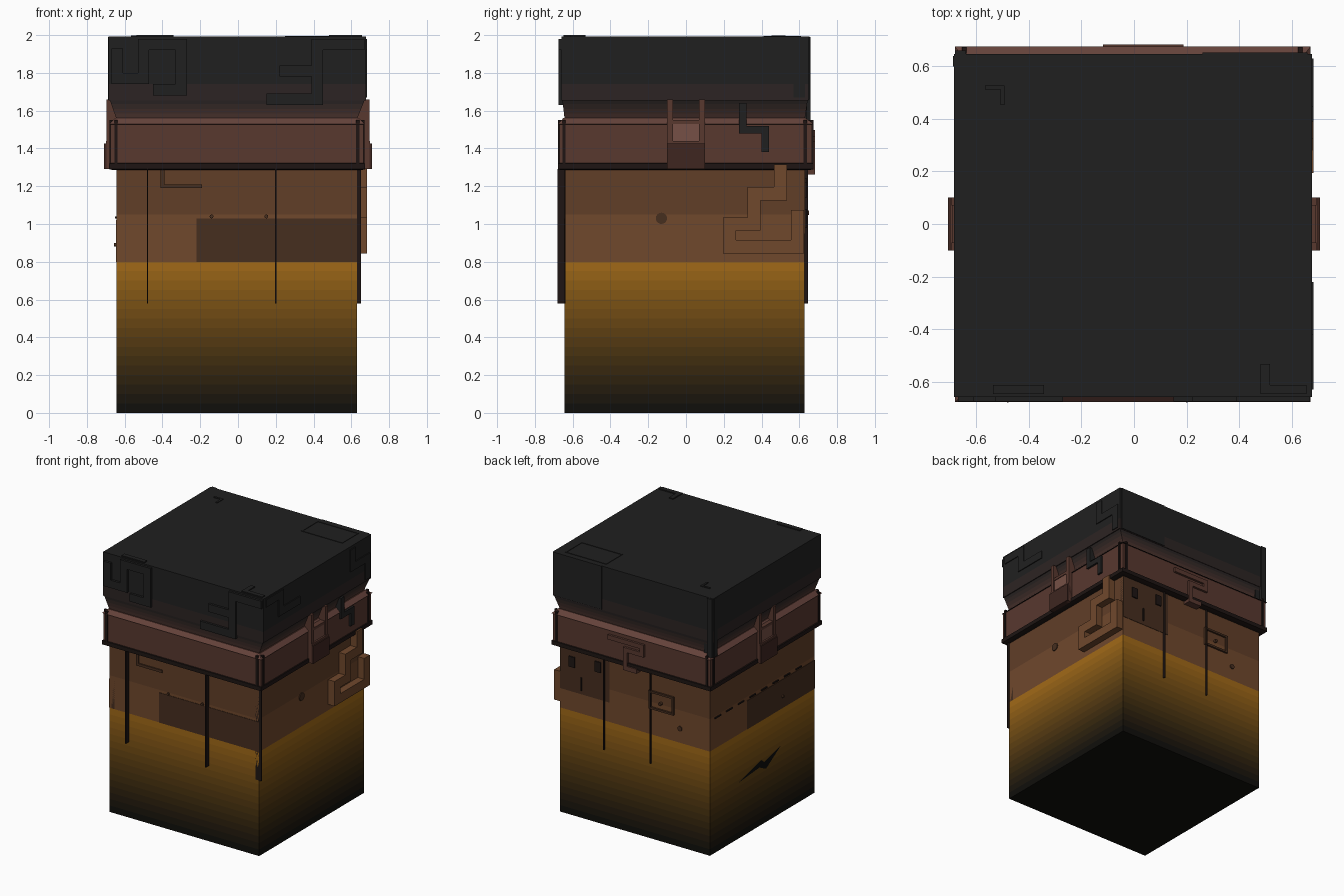
import bpy, bmesh, math

if "Cube" in bpy.data.objects:
    bpy.data.objects.remove(bpy.data.objects["Cube"])

mats = {}

def mat(rgb):
    """Material from a 0-255 sRGB colour."""
    key = tuple(int(c) for c in rgb)
    if key not in mats:
        m = bpy.data.materials.new("paint_%d_%d_%d" % key)
        m.diffuse_color = [(c / 255 / 12.92 if c < 11 else ((c / 255 + .055) / 1.055) ** 2.4) for c in key] + [1]
        m.use_nodes = True
        m.node_tree.nodes["Principled BSDF"].inputs["Base Color"].default_value = m.diffuse_color
        mats[key] = m
    return mats[key]

def mix(a, b, t):
    return tuple(p + (q - p) * t for p, q in zip(a, b))

def finish(name, bm, cols):
    bmesh.ops.recalc_face_normals(bm, faces=bm.faces)
    me = bpy.data.meshes.new(name)
    bm.to_mesh(me)
    bm.free()
    for c in cols:
        me.materials.append(mat(c))
    ob = bpy.data.objects.new(name, me)
    bpy.context.collection.objects.link(ob)
    return ob

def loft(name, rings):
    """Stack of rectangles: (z, x0, x1, y0, y1, colour of the wall above)."""
    bm = bmesh.new()
    loops = [[bm.verts.new(p) for p in ((a, c, z), (b, c, z), (b, d, z), (a, d, z))]
             for z, a, b, c, d, _ in rings]
    bm.faces.new(loops[0])
    for i, (lo, hi) in enumerate(zip(loops, loops[1:])):
        for k in range(4):
            f = bm.faces.new((lo[k], lo[(k + 1) % 4], hi[(k + 1) % 4], hi[k]))
            f.material_index = i
    bm.faces.new(loops[-1]).material_index = len(rings) - 1
    return finish(name, bm, [r[5] for r in rings])

def place(face, u, d, z):
    """Point on a side: u along the face, d out from the centre."""
    return {"front": (u, -d, z), "back": (u, d, z), "right": (d, u, z),
            "left": (-d, u, z), "top": (u, z, d)}[face]

def add_box(bm, face, u0, u1, z0, z1, d0, d1):
    v = [[bm.verts.new(place(face, u, d, z)) for u, z in ((u0, z0), (u1, z0), (u1, z1), (u0, z1))]
         for d in (d0, d1)]
    bm.faces.new(v[0])
    bm.faces.new(v[1])
    for k in range(4):
        j = (k + 1) % 4
        bm.faces.new((v[0][k], v[0][j], v[1][j], v[1][k]))

def slabs(name, face, boxes, col):
    bm = bmesh.new()
    for b in boxes:
        add_box(bm, face, *b)
    return finish(name, bm, [col])

def trace(name, face, pts, w, d0, d1, col):
    """Raised angular line following points on a face."""
    h = w / 2
    boxes = [(min(a[0], b[0]) - h, max(a[0], b[0]) + h, min(a[1], b[1]) - h, max(a[1], b[1]) + h, d0, d1)
             for a, b in zip(pts, pts[1:])]
    return slabs(name, face, boxes, col)

def frame(name, face, u0, u1, z0, z1, w, d0, d1, col):
    return slabs(name, face, [(u0, u1, z0, z0 + w, d0, d1), (u0, u1, z1 - w, z1, d0, d1),
                              (u0, u0 + w, z0 + w, z1 - w, d0, d1), (u1 - w, u1, z0 + w, z1 - w, d0, d1)], col)

BLACK, AMBER, BROWN, DARK = (12, 12, 11), (166, 108, 24), (112, 72, 44), (70, 46, 31)
CAP, COPPER, EDGE = (32, 32, 32), (88, 56, 47), (30, 21, 19)
X0, X1, Y0, Y1 = -.643, .63, -.643, .628

# Main block: black-to-amber gradient below, brown above
N = 16
rings = [(.8 * i / N, X0, X1, Y0, Y1, mix(BLACK, AMBER, (i + .5) / N)) for i in range(N)]
rings += [(.8, X0, X1, Y0, Y1, BROWN), (1.05, X0, X1, Y0, Y1, mix(BROWN, DARK, .35)),
          (1.29, X0, X1, Y0, Y1, EDGE)]
loft("main_block", rings)

# Collar band with a lip above and below
loft("collar", [(1.285, -.66, .652, -.66, .65, EDGE), (1.29, -.682, .672, -.678, .675, EDGE),
                (1.32, -.682, .672, -.678, .675, EDGE), (1.322, -.674, .665, -.67, .667, COPPER),
                (1.528, -.674, .665, -.67, .667, EDGE), (1.53, -.682, .672, -.678, .675, (100, 66, 58)),
                (1.56, -.65, .64, -.65, .635, COPPER)])

# Sloping neck, fading from copper to black
neck = [(1.56 + .1 * t, -.645 - .035 * t, .632 + .04 * t, -.643 - .012 * t, .63 + .015 * t,
         mix((72, 50, 45), CAP, t)) for t in (0, .25, .5, .75, 1)]
loft("neck", neck)

# Cap
loft("cap", [(1.655, -.685, .677, -.658, .648, (44, 36, 35)), (1.74, -.685, .677, -.658, .648, CAP),
             (1.992, -.685, .677, -.658, .648, CAP)])

# Dark end frames of the collar panels
for face, lo, hi, d in (("front", X0, X1, .677), ("back", X0, X1, .674),
                        ("right", Y0, Y1, .671), ("left", Y0, Y1, .681)):
    slabs(face + "_collar_ends", face, [(u, u + .018, 1.3, 1.55, .62, d) for u in (lo - .012, hi - .006)], EDGE)

# Clasps in the middle of both sides
for face in ("right", "left"):
    slabs(face + "_clasp_rails", face, [(s - .015, s + .015, 1.29, 1.66, .63, .695) for s in (-.085, .085)]
          + [(-.1, .1, 1.53, 1.55, .63, .692), (-.1, .1, 1.425, 1.44, .63, .7)], COPPER)
    slabs(face + "_clasp_plate", face, [(-.07, .07, 1.44, 1.53, .63, .687)], (118, 80, 70))
    slabs(face + "_clasp_block", face, [(-.1, .1, 1.29, 1.425, .63, .709)], (62, 38, 32))

# Darker patches on the brown area
slabs("front_patch", "front", [(-.22, X1, .8, 1.03, .6, .646)], DARK)
slabs("left_patch", "left", [(Y0, .18, .8, 1.02, .6, .646)], DARK)
slabs("back_patch", "back", [(.21, X1, .95, 1.29, .6, .631)], DARK)

# Thin hanging fins
def fins(face, us, d):
    slabs(face + "_fins", face, [(u - .003, u + .003, .58, 1.29, .6, d) for u in us], EDGE)
fins("front", (-.48, .20), .68)
fins("back", (.25, -.145), .645)
fins("right", (-.64,), .65)

# Hooked trace on the right of the body
trace("hook_trace", "right", [(.59, 1.04), (.59, .88), (.23, .88), (.23, 1.0), (.36, 1.0), (.36, 1.16),
                              (.5, 1.16), (.5, 1.28)], .07, .6, .684, BROWN)

# Angular traces on the cap sides
F = ("front", .07, .6, .674)
def cap_trace(name, face, pts, d, w=.06):
    trace(name, face, pts, w, .6, d, CAP)
cap_trace("front_left_trace", "front", [(-.64, 1.9), (-.64, 1.77), (-.5, 1.77), (-.5, 1.95), (-.3, 1.95),
                                        (-.3, 1.71), (-.42, 1.71)], .675)
cap_trace("front_right_trace", "front", [(.18, 1.66), (.42, 1.66), (.42, 1.81), (.25, 1.81)], .675)
cap_trace("front_corner_trace", "front", [(.42, 1.81), (.42, 1.95), (.64, 1.95)], .675)
cap_trace("right_front_trace", "right", [(-.6, 1.95), (-.45, 1.95), (-.45, 1.82), (-.25, 1.82)], .684)
cap_trace("right_back_trace", "right", [(.6, 1.7), (.6, 1.83), (.42, 1.83), (.42, 1.94)], .684)
cap_trace("right_drop_trace", "right", [(.3, 1.62), (.3, 1.5), (.42, 1.5), (.42, 1.4)], .68, .04)
slabs("back_cap_panel", "back", [(.26, .66, 1.66, 1.992, .6, .653)], CAP)
slabs("back_corner_column", "back", [(-.682, -.64, 1.54, 1.99, .6, .66)], CAP)
slabs("left_corner_column", "left", [(.6, .64, 1.54, 1.99, .6, .689)], CAP)

# Drop trace across the back of the collar
trace("back_collar_trace", "back", [(.17, 1.48), (-.1, 1.48), (-.1, 1.42), (.04, 1.42), (.04, 1.28),
                                    (-.04, 1.28)], .035, .6, .684, COPPER)
trace("front_drop_trace", "front", [(-.4, 1.28), (-.4, 1.2), (-.2, 1.2)], .02, .6, .652, DARK)

# Raised lines on the cap top
frame("top_panel", "top", .25, .6, .41, .61, .008, 1.98, 1.996, CAP)
trace("top_front_trace", "top", [(-.52, -.63), (-.36, -.63)], .035, 1.98, 2.0, CAP)
trace("top_corner_trace", "top", [(.5, -.55), (.5, -.63), (.64, -.63)], .035, 1.98, 2.0, CAP)
trace("top_back_marks", "top", [(-.56, .52), (-.5, .52), (-.5, .46)], .015, 1.98, 1.998, CAP)

# Small slots and an outlined panel on the body
frame("back_outline", "back", -.34, -.13, 1.0, 1.14, .015, .6, .642, DARK)
slabs("back_slots", "back", [(.5, .55, 1.14, 1.22, .6, .64), (.28, .33, 1.16, 1.24, .6, .64),
                             (.44, .45, .98, 1.08, .6, .64)], EDGE)
slabs("left_slots", "left", [(.5 - .14 * i, .57 - .14 * i, 1.03, 1.04, .6, .65) for i in range(8)], EDGE)

# Rivets
def rivet(name, face, u, z, r, d0, d1):
    bm = bmesh.new()
    v = [[bm.verts.new(place(face, u + r * math.cos(a), d, z + r * math.sin(a)))
          for a in (math.tau * k / 16 for k in range(16))] for d in (d0, d1)]
    bm.faces.new(v[0])
    bm.faces.new(v[1])
    for k in range(16):
        bm.faces.new((v[0][k], v[0][(k + 1) % 16], v[1][(k + 1) % 16], v[1][k]))
    finish(name, bm, [DARK])
for i, (face, u, z, r, d) in enumerate((("right", -.13, 1.03, .03, .636), ("back", -.39, .91, .018, .636),
                                        ("front", -.14, 1.04, .01, .655), ("front", .15, 1.04, .01, .655),
                                        ("left", -.25, .89, .01, .657), ("back", -.23, 1.06, .012, .65))):
    rivet("rivet_%d" % (i + 1), face, u, z, r, .6, d)

# Jagged gash low on the left side
bm = bmesh.new()
gash = [(.28, .43), (.01, .5), (-.03, .47), (-.23, .52), (-.05, .41), (.03, .45)]
bm.faces.new([bm.verts.new((-.645, y, z)) for y, z in gash])
finish("side_gash", bm, [BLACK])
